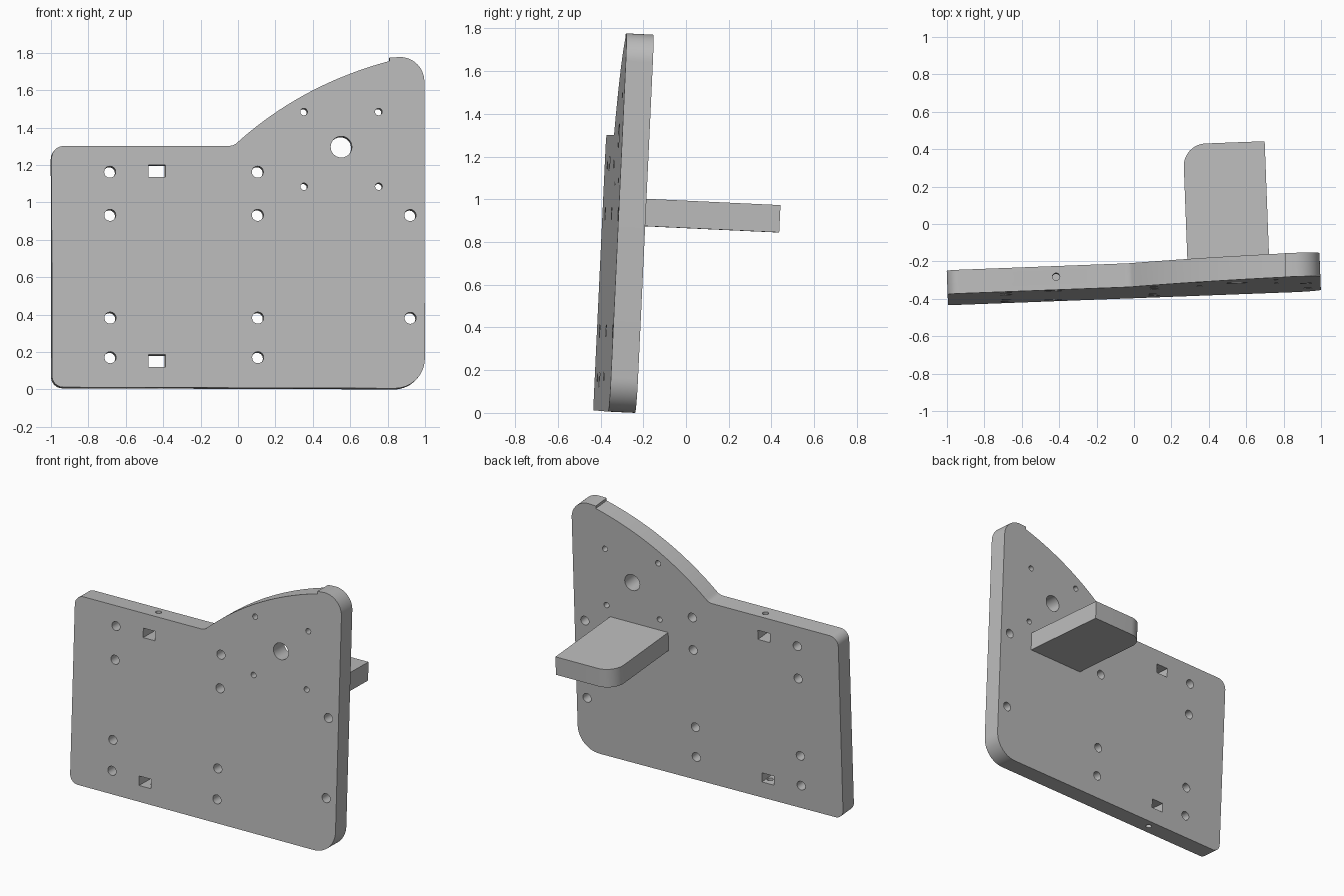
import bpy, bmesh, math
from mathutils import Matrix, Vector

if "Cube" in bpy.data.objects:
    bpy.data.objects.remove(bpy.data.objects["Cube"], do_unlink=True)

THICK = 0.127
# Whole bracket leans back and turns slightly
POSE = (Matrix.Translation((0, -0.397, 0.006))
        @ Matrix.Rotation(0.038, 4, 'Z') @ Matrix.Rotation(-0.047, 4, 'X'))

grey = bpy.data.materials.new("plain_grey")
grey.use_nodes = True
grey.diffuse_color = (0.5, 0.5, 0.5, 1)
grey.node_tree.nodes["Principled BSDF"].inputs["Base Color"].default_value = (0.5, 0.5, 0.5, 1)


def corner(cx, cy, r, start, steps=10):
    """Quarter circle, counter-clockwise from the start angle in degrees."""
    return [(cx + r * math.cos(math.radians(start + 90 * i / steps)),
             cy + r * math.sin(math.radians(start + 90 * i / steps)))
            for i in range(steps + 1)]


def bezier(a, b, c, steps):
    a, b, c = Vector(a), Vector(b), Vector(c)
    return [tuple(a * (1 - t) ** 2 + b * 2 * t * (1 - t) + c * t * t)
            for t in (i / steps for i in range(steps + 1))]


def prism(bm, outline, axis, lo, hi):
    """Extrude a 2D outline along y (points are x, z) or z (points are x, y)."""
    place = (lambda u, v, d: (u, d, v)) if axis == 'Y' else (lambda u, v, d: (u, v, d))
    face = bm.faces.new([bm.verts.new(place(u, v, lo)) for u, v in outline])
    new = bmesh.ops.extrude_face_region(bm, geom=[face])["geom"]
    shift = Vector(place(0, 0, hi - lo))
    bmesh.ops.translate(bm, verts=[g for g in new if isinstance(g, bmesh.types.BMVert)], vec=shift)


def circle(x, y, r, n=24):
    return [(x + r * math.cos(math.tau * i / n), y + r * math.sin(math.tau * i / n))
            for i in range(n)]


def rectangle(x0, x1, y0, y1):
    return [(x0, y0), (x1, y0), (x1, y1), (x0, y1)]


def build(name, prisms):
    bm = bmesh.new()
    for p in prisms:
        prism(bm, *p)
    bmesh.ops.recalc_face_normals(bm, faces=bm.faces)
    mesh = bpy.data.meshes.new(name)
    bm.to_mesh(mesh)
    bm.free()
    mesh.materials.append(grey)
    ob = bpy.data.objects.new(name, mesh)
    bpy.context.collection.objects.link(ob)
    ob.matrix_world = POSE
    return ob


def activate(ob):
    bpy.ops.object.select_all(action='DESELECT')
    ob.select_set(True)
    bpy.context.view_layer.objects.active = ob


# Plate outline, counter-clockwise from the lower left corner
outline = corner(-0.935, 0.066, 0.06, 180)
outline += corner(0.84, 0.16, 0.16, 270, 14)
outline += corner(0.87, 1.643, 0.13, 0, 14)
outline += [(0.815, 1.77)]
outline += bezier((0.815, 1.752), (0.348, 1.628), (0.0, 1.317), 32)
outline += bezier((-0.01, 1.308), (-0.025, 1.298), (-0.05, 1.297), 5)
outline += corner(-0.93, 1.232, 0.065, 90)
plate = build("back_plate", [(outline, 'Y', 0, THICK)])

# Bolt holes, pivot hole and square slots through the plate
holes = [(x, z, 0.031) for x in (-0.683, 0.107) for z in (0.165, 0.377, 0.927, 1.158)]
holes += [(0.923, z, 0.031) for z in (0.376, 0.926)]
holes += [(x, z, 0.019) for x in (0.355, 0.755) for z in (1.08, 1.48)]
holes += [(0.555, 1.292, 0.057)]
through = [(circle(*h), 'Y', -0.1, THICK + 0.1) for h in holes]
through += [(rectangle(-0.478, -0.387, z, z + 0.065), 'Y', -0.1, THICK + 0.1)
            for z in (0.115, 1.13)]

# Set screw holes from the top and bottom edges into the slots
screws = [(circle(-0.412, 0.07, 0.02), 'Z', lo, hi) for lo, hi in ((-0.1, 0.15), (1.16, 1.4))]

for name, shapes in (("through_cutter", through), ("screw_cutter", screws)):
    cutter = build(name, shapes)
    cutter.hide_render = True
    cut = plate.modifiers.new(name, 'BOOLEAN')
    cut.operation = 'DIFFERENCE'
    cut.solver = 'EXACT'
    cut.object = cutter
    activate(plate)
    bpy.ops.object.modifier_apply(modifier=cut.name)
    bpy.data.objects.remove(cutter, do_unlink=True)

# Shelf standing out from the back, with one rounded corner
shelf_outline = [(0.293, THICK - 0.01), (0.73, THICK - 0.01), (0.73, 0.766)]
shelf_outline += corner(0.413, 0.646, 0.12, 90, 14)
shelf = build("rear_shelf", [(shelf_outline, 'Z', 0.876, 1.004)])

for ob in (plate, shelf):
    activate(ob)
    bpy.ops.object.shade_smooth_by_angle(angle=math.radians(30))
